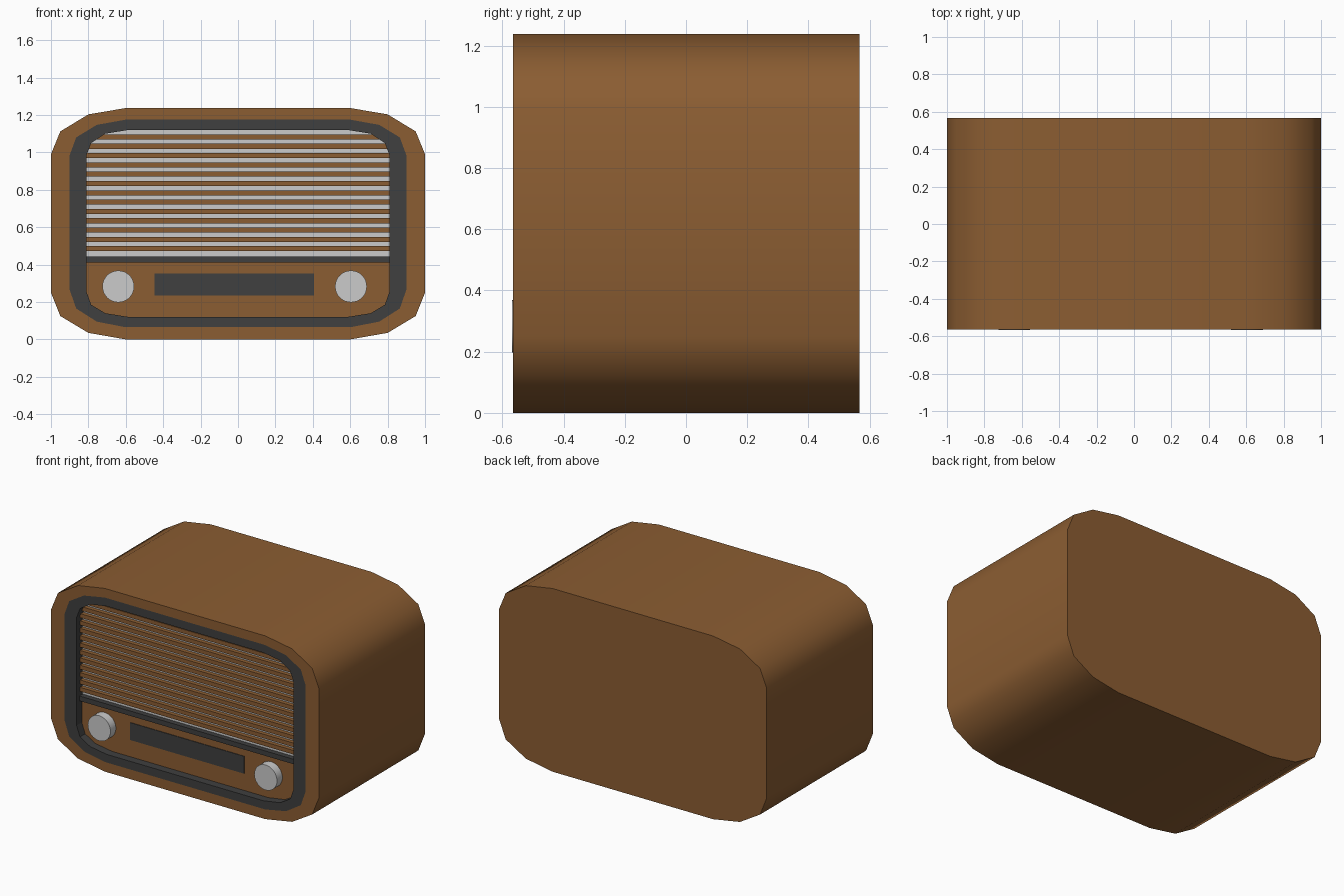
import bpy, bmesh, math

if "Cube" in bpy.data.objects:
    bpy.data.objects.remove(bpy.data.objects["Cube"])

FRONT, BACK, RECESS, GRILLE = -0.565, 0.567, -0.51, -0.50


def material(name, color):
    m = bpy.data.materials.new(name)
    m.diffuse_color = (*color, 1)
    m.use_nodes = True
    m.node_tree.nodes["Principled BSDF"].inputs["Base Color"].default_value = m.diffuse_color
    return m


WOOD = material("wood", (0.26, 0.11, 0.032))
DARK = material("dark_trim", (0.05, 0.05, 0.05))


def finish(name, bm, mat=None, smooth=None):
    bmesh.ops.recalc_face_normals(bm, faces=bm.faces)
    mesh = bpy.data.meshes.new(name)
    bm.to_mesh(mesh)
    bm.free()
    ob = bpy.data.objects.new(name, mesh)
    bpy.context.collection.objects.link(ob)
    if mat:
        mesh.materials.append(mat)
    if smooth:
        bpy.ops.object.select_all(action='DESELECT')
        ob.select_set(True)
        bpy.context.view_layer.objects.active = ob
        bpy.ops.object.shade_smooth_by_angle(angle=math.radians(smooth))
    return ob


def mirrored(half):
    """Right half outline, bottom to top, closed over x = 0."""
    return half + [(-x, z) for x, z in reversed(half)]


def loft(name, loops, mat, cap_first=False, cap_last=False, closed=False, smooth=None):
    """Skin a list of (outline, y) loops."""
    bm = bmesh.new()
    rings = [[bm.verts.new((x, y, z)) for x, z in pts] for pts, y in loops]
    pairs = list(zip(rings, rings[1:])) + ([(rings[-1], rings[0])] if closed else [])
    for a, b in pairs:
        n = len(a)
        for i in range(n):
            j = (i + 1) % n
            bm.faces.new((a[i], a[j], b[j], b[i]))
    if cap_first:
        bm.faces.new(rings[0])
    if cap_last:
        bm.faces.new(rings[-1])
    return finish(name, bm, mat, smooth)


def prism(name, pts, y0, y1, mat=None):
    return loft(name, [(pts, y0), (pts, y1)], mat, True, True)


# Right half outlines of the cabinet, trim and opening
outer_half = [(0.6, 0), (0.8, 0.035), (0.95, 0.125), (1, 0.25),
              (1, 0.99), (0.95, 1.112), (0.8, 1.203), (0.6, 1.237)]
trim_half = [(0.6, 0.065), (0.755, 0.095), (0.865, 0.165), (0.9, 0.265),
             (0.9, 0.985), (0.865, 1.08), (0.755, 1.147), (0.6, 1.175)]
inner_half = [(0.585, 0.12), (0.71, 0.14), (0.785, 0.185), (0.81, 0.255),
              (0.81, 0.985), (0.785, 1.05), (0.71, 1.1), (0.585, 1.12)]
outer, trim, inner = map(mirrored, (outer_half, trim_half, inner_half))


def band(z0, z1):
    """Slice of the opening between two heights."""
    def width(z):
        for (xa, za), (xb, zb) in zip(inner_half, inner_half[1:]):
            if za <= z <= zb:
                return xa + (xb - xa) * (z - za) / (zb - za)
    mid = [p for p in inner_half if z0 < p[1] < z1]
    return mirrored([(width(z0), z0)] + mid + [(width(z1), z1)])


# Cabinet shell and the dark trim set into its front
loft("cabinet", [(outer, BACK), (outer, FRONT), (trim, FRONT), (trim, RECESS)],
     WOOD, cap_first=True, smooth=40)
loft("front_trim", [(trim, FRONT), (inner, FRONT), (inner, GRILLE + 0.02), (trim, GRILLE + 0.02)],
     DARK, closed=True)

# Recessed control panel, grille backing and divider
prism("control_panel", band(0.12, 0.425), RECESS, GRILLE + 0.02, WOOD)
prism("grille_backing", band(0.425, 1.12), GRILLE, GRILLE + 0.02)
prism("divider_bar", band(0.41, 0.443), -0.535, GRILLE, DARK)

# Wooden grille slats
pitch = 0.0498
for i in range(13):
    z = 0.485 + i * pitch
    prism(f"grille_slat_{i + 1}", band(z - 0.0135, z + 0.0135), -0.528, GRILLE, WOOD)

# Tuning dial
dial = [(-0.447, 0.235), (0.405, 0.235), (0.405, 0.352), (-0.447, 0.352)]
prism("tuning_dial", dial, RECESS - 0.004, RECESS, DARK)

# Knobs
for side, x in (("left", -0.64), ("right", 0.604)):
    circle = [(x + 0.085 * math.cos(math.tau * k / 32),
               0.283 + 0.085 * math.sin(math.tau * k / 32)) for k in range(32)]
    loft(f"{side}_knob", [(circle, -0.568), (circle, RECESS)], None, True, True, smooth=40)
